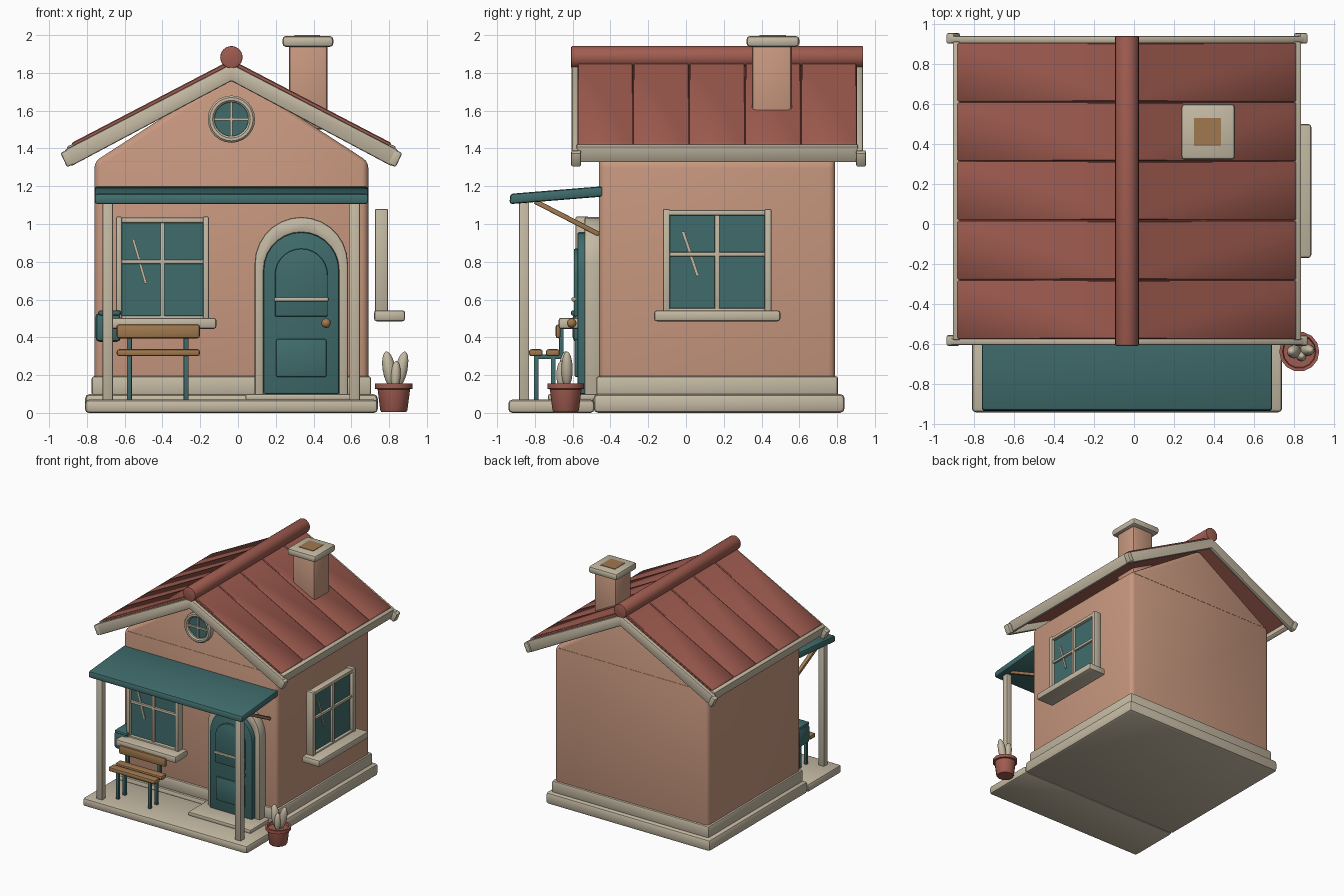
import bpy, bmesh, math
from mathutils import Matrix, Vector

cube = bpy.data.objects.get("Cube")
if cube:
    bpy.data.objects.remove(cube, do_unlink=True)


def material(name, *srgb):
    color = [((c / 255 + 0.055) / 1.055) ** 2.4 for c in srgb] + [1]
    m = bpy.data.materials.new(name)
    m.use_nodes = True
    m.diffuse_color = color
    m.node_tree.nodes["Principled BSDF"].inputs["Base Color"].default_value = color
    return m


plaster = material("salmon plaster", 200, 152, 127)
trim = material("cream trim", 196, 185, 163)
red = material("roof red", 160, 92, 80)
teal = material("teal paint", 64, 108, 108)
wood = material("brown wood", 160, 120, 78)
made = []


def finish(name, bm, mat):
    bmesh.ops.recalc_face_normals(bm, faces=bm.faces)
    mesh = bpy.data.meshes.new(name)
    bm.to_mesh(mesh)
    bm.free()
    mesh.materials.append(mat)
    obj = bpy.data.objects.new(name, mesh)
    bpy.context.collection.objects.link(obj)
    made.append(obj)
    return obj


def prism(name, mat, pts, a, b, bevel=0.008, axis="y", segments=2):
    """Extrude a closed outline from a to b along an axis and round its edges."""
    place = {"x": lambda u, v: (a, u, v), "y": lambda u, v: (u, a, v), "z": lambda u, v: (u, v, a)}[axis]
    bm = bmesh.new()
    face = bm.faces.new([bm.verts.new(place(u, v)) for u, v in pts])
    ext = bmesh.ops.extrude_face_region(bm, geom=[face])["geom"]
    step = Vector([b - a if k == axis else 0 for k in "xyz"])
    bmesh.ops.translate(bm, vec=step, verts=[g for g in ext if isinstance(g, bmesh.types.BMVert)])
    bmesh.ops.recalc_face_normals(bm, faces=bm.faces)
    if bevel:
        sharp = [e for e in bm.edges if e.calc_face_angle(0) > math.radians(25)]
        bmesh.ops.bevel(bm, geom=sharp, offset=bevel, segments=segments, profile=0.5,
                        affect="EDGES", clamp_overlap=True)
    return finish(name, bm, mat)


def box(name, mat, x, y, z, bevel=0.008):
    return prism(name, mat, [(x[0], y[0]), (x[1], y[0]), (x[1], y[1]), (x[0], y[1])], *z, bevel, "z")


def span(center, half):
    return center - half, center + half


def beam(name, mat, p, q, half, along, bevel=0.005, axis="x"):
    """Straight bar between two points of a plane."""
    p, q = Vector(p), Vector(q)
    d = (q - p).normalized() * half
    n = Vector((-d.y, d.x))
    return prism(name, mat, [p + n, q + n, q - n, p - n], *along, bevel, axis)


def lathe(name, mat, profile, matrix, steps=24):
    bm = bmesh.new()
    verts = [bm.verts.new((r, 0, h)) for r, h in profile]
    edges = [bm.edges.new(pair) for pair in zip(verts, verts[1:])]
    bmesh.ops.spin(bm, geom=verts + edges, axis=(0, 0, 1), cent=(0, 0, 0),
                   angle=math.tau, steps=steps, use_duplicate=False)
    bmesh.ops.remove_doubles(bm, verts=bm.verts, dist=0.0005)
    bm.transform(matrix)
    return finish(name, bm, mat)


def ball(name, mat, loc, scale, tilt=0):
    bm = bmesh.new()
    bmesh.ops.create_uvsphere(bm, u_segments=16, v_segments=10, radius=1)
    bm.transform(Matrix.LocRotScale(Vector(loc), Matrix.Rotation(tilt, 3, "Y").to_quaternion(), Vector(scale)))
    return finish(name, bm, mat)


def arch(cx, r, bottom, spring, n=14):
    """Doorway outline, from lower right over the top to lower left."""
    arc = [(cx + r * math.cos(math.pi * i / n), spring + r * math.sin(math.pi * i / n)) for i in range(n + 1)]
    return [(cx + r, bottom)] + arc + [(cx - r, bottom)]


def circle(cx, cz, r, n=24):
    return [(cx + r * math.cos(math.tau * i / n), cz + r * math.sin(math.tau * i / n)) for i in range(n)]


MID = -0.035
WALL = -0.46

# Foundations, skirting and walls with gables
box("foundation", trim, (-0.81, 0.74), (-0.49, 0.84), (0, 0.1), 0.025)
box("porch_floor", trim, (-0.81, 0.74), (-0.94, -0.485), (0, 0.07), 0.02)
box("door_step", trim, (0.04, 0.63), (-0.73, -0.46), (0.065, 0.1), 0.01)
box("skirting", trim, (-0.775, 0.705), (-0.475, 0.805), (0.09, 0.195), 0.015)
prism("walls", plaster, [(-0.76, 0.08), (0.69, 0.08), (0.69, 1.33), (MID, 1.8), (-0.76, 1.33)],
      WALL, 0.79, 0.035, segments=3)
for y in (WALL, 0.79):
    box("gable_seam", plaster, (-0.72, 0.65), span(y, 0.002), (1.327, 1.333), 0)

# Roof panels, underlay, eaves and ridge
for side, s in (("left", 1), ("right", -1)):
    def slope(pts):
        return [(MID + s * u, v) for u, v in pts]
    prism(side + "_underlay", red, slope([(0, 1.85), (0.835, 1.42), (0.835, 1.38), (0, 1.81)]), -0.575, 0.905, 0)
    for i in range(5):
        start = -0.575 + i * 0.296
        prism(side + "_roof_panel", red, slope([(0, 1.87), (0.845, 1.43), (0.845, 1.395), (0, 1.835)]),
              start + 0.002, start + 0.294, 0.005, segments=1)
    prism(side + "_eave_board", trim, slope([(0.835, 1.425), (0.872, 1.41), (0.845, 1.325), (0.81, 1.34)]),
          -0.58, 0.91, 0.008)
for name, y in (("front", -0.605), ("back", 0.903)):
    edge = [(0.885, 1.39), (0.85, 1.305)]
    outline = ([(MID, 1.848)] + [(MID + u, v) for u, v in edge] + [(MID, 1.757)]
               + [(MID - u, v) for u, v in reversed(edge)])
    prism(name + "_gable_board", trim, outline, y, y + 0.035, 0.01)
    for s in (-1, 1):
        beam("board_end", trim, (MID + s * 0.885, 1.385), (MID + s * 0.85, 1.31), 0.022,
             (y - 0.003, y + 0.05), 0.01, "y")
prism("ridge_roll", red, circle(MID, 1.883, 0.059), -0.608, 0.938, 0.006)

# Chimney
box("chimney_stack", plaster, (0.27, 0.475), (0.35, 0.56), (1.5, 1.96), 0.02)
box("chimney_cap", trim, (0.235, 0.505), (0.32, 0.6), (1.937, 1.996), 0.02)
box("chimney_flue", wood, (0.3, 0.435), (0.39, 0.53), (1.98, 2), 0)

# Porch awning, posts and struts
prism("awning", teal, [(-0.44, 1.2), (-0.93, 1.16), (-0.935, 1.105), (-0.44, 1.145)], -0.76, 0.69, 0.015, "x")
for x in (-0.69, 0.617):
    box("porch_post", trim, span(x, 0.028), (-0.885, -0.83), (0.06, 1.13))
    beam("awning_strut", wood, (-0.8, 1.12), (-0.46, 0.945), 0.013, span(x, 0.016))

# Paned windows, built facing the front and then turned into place
def window(name, matrix):
    first = len(made)
    box(name + "_glass", teal, span(0, 0.235), (-0.075, -0.05), (0.5, 1.03), 0)
    for u in (-0.23, 0.23):
        box(name + "_stile", trim, span(u, 0.016), (-0.105, -0.035), (0.49, 1.04))
    box(name + "_head", trim, span(0, 0.24), (-0.1, -0.04), (1.005, 1.035))
    box(name + "_foot", trim, span(0, 0.24), (-0.1, -0.04), (0.49, 0.515))
    box(name + "_mullion", trim, span(0, 0.011), (-0.095, -0.05), (0.5, 1.02), 0.004)
    box(name + "_crossbar", trim, span(0, 0.235), (-0.092, -0.05), span(0.8, 0.011), 0.004)
    box(name + "_sill", trim, span(0, 0.286), (-0.195, -0.03), (0.445, 0.503), 0.014)
    for u, v in ((-0.155, 0.92), (-0.12, 0.795)):
        beam(name + "_glint", trim, (u, v), (u + 0.032, v - 0.11), 0.007, (-0.083, -0.076), 0, "y")
    for obj in made[first:]:
        obj.data.transform(matrix)


window("front_window", Matrix.Translation((-0.4, -0.48, 0)))
window("side_window", Matrix.Translation((0.69, 0.165, 0.04)) @ Matrix.Rotation(math.pi / 2, 4, "Z")
       @ Matrix.Diagonal((1.17, 1, 1, 1)))

# Round gable window
face_front = Matrix.Translation((MID, WALL, 1.555)) @ Matrix.Rotation(math.pi / 2, 4, "X")
lathe("round_window_ring", trim, [(0.125, -0.01), (0.125, 0.035), (0.115, 0.045), (0.1, 0.045),
                                  (0.09, 0.035), (0.09, -0.01), (0.125, -0.01)], face_front)
prism("round_window_glass", teal, circle(MID, 1.555, 0.093), -0.48, -0.45, 0)
box("round_window_mullion", trim, span(MID, 0.007), (-0.495, -0.47), span(1.555, 0.092), 0)
box("round_window_crossbar", trim, span(MID, 0.092), (-0.495, -0.47), span(1.555, 0.007), 0)

# Arched door
DOOR = 0.335
prism("door_frame", trim, arch(DOOR, 0.247, 0.08, 0.79) + arch(DOOR, 0.198, 0.08, 0.757)[::-1],
      -0.538, -0.45, 0.012)
prism("door_leaf", teal, arch(DOOR, 0.2, 0.1, 0.757), -0.575, -0.455, 0.01)
prism("upper_door_panel", teal, arch(DOOR, 0.14, 0.51, 0.73), -0.594, -0.57, 0.008)
box("lower_door_panel", teal, span(DOOR, 0.133), (-0.59, -0.57), (0.19, 0.39))
box("door_rail", trim, span(DOOR, 0.143), (-0.605, -0.585), span(0.601, 0.01), 0.004)
ball("door_knob", wood, (0.466, -0.605, 0.475), (0.025, 0.025, 0.025))

# Bench
for x in (-0.575, -0.275):
    box("bench_front_leg", teal, span(x, 0.013), (-0.805, -0.78), (0.065, 0.31), 0.004)
    box("bench_back_leg", teal, span(x, 0.013), (-0.715, -0.69), (0.065, 0.31), 0.004)
    box("bench_arm", teal, span(x, 0.013), (-0.805, -0.65), (0.285, 0.308), 0.004)
    box("bench_back_post", teal, span(x, 0.013), (-0.672, -0.648), (0.29, 0.48), 0.004)
for y in (-0.795, -0.705):
    box("seat_slat", wood, span(-0.422, 0.22), span(y, 0.036), (0.3, 0.337), 0.012)
box("back_slat", wood, span(-0.422, 0.22), (-0.69, -0.664), (0.395, 0.468), 0.012)

# Letter box on the front wall
box("letter_box", teal, (-0.755, -0.62), (-0.6, -0.45), (0.375, 0.53), 0.025)
box("letter_box_lid", teal, (-0.74, -0.62), (-0.61, -0.45), (0.515, 0.543), 0.012)

# Potted plant
pot_place = Matrix.Translation((0.825, -0.637, 0))
lathe("flower_pot", red, [(0, 0.005), (0.066, 0.005), (0.072, 0.015), (0.086, 0.125), (0.1, 0.128), (0.1, 0.155),
                          (0.084, 0.155), (0.08, 0.135), (0, 0.135)], pot_place, 14)
ball("plant_leaf", trim, (0.8, -0.637, 0.23), (0.034, 0.034, 0.097), -0.16)
ball("plant_leaf", trim, (0.865, -0.63, 0.23), (0.032, 0.03, 0.097), 0.2)
ball("plant_leaf", trim, (0.835, -0.66, 0.2), (0.026, 0.026, 0.075), 0.05)

bpy.ops.object.select_all(action="DESELECT")
for obj in made:
    obj.select_set(True)
bpy.context.view_layer.objects.active = made[0]
bpy.ops.object.shade_smooth_by_angle(angle=math.radians(35))
